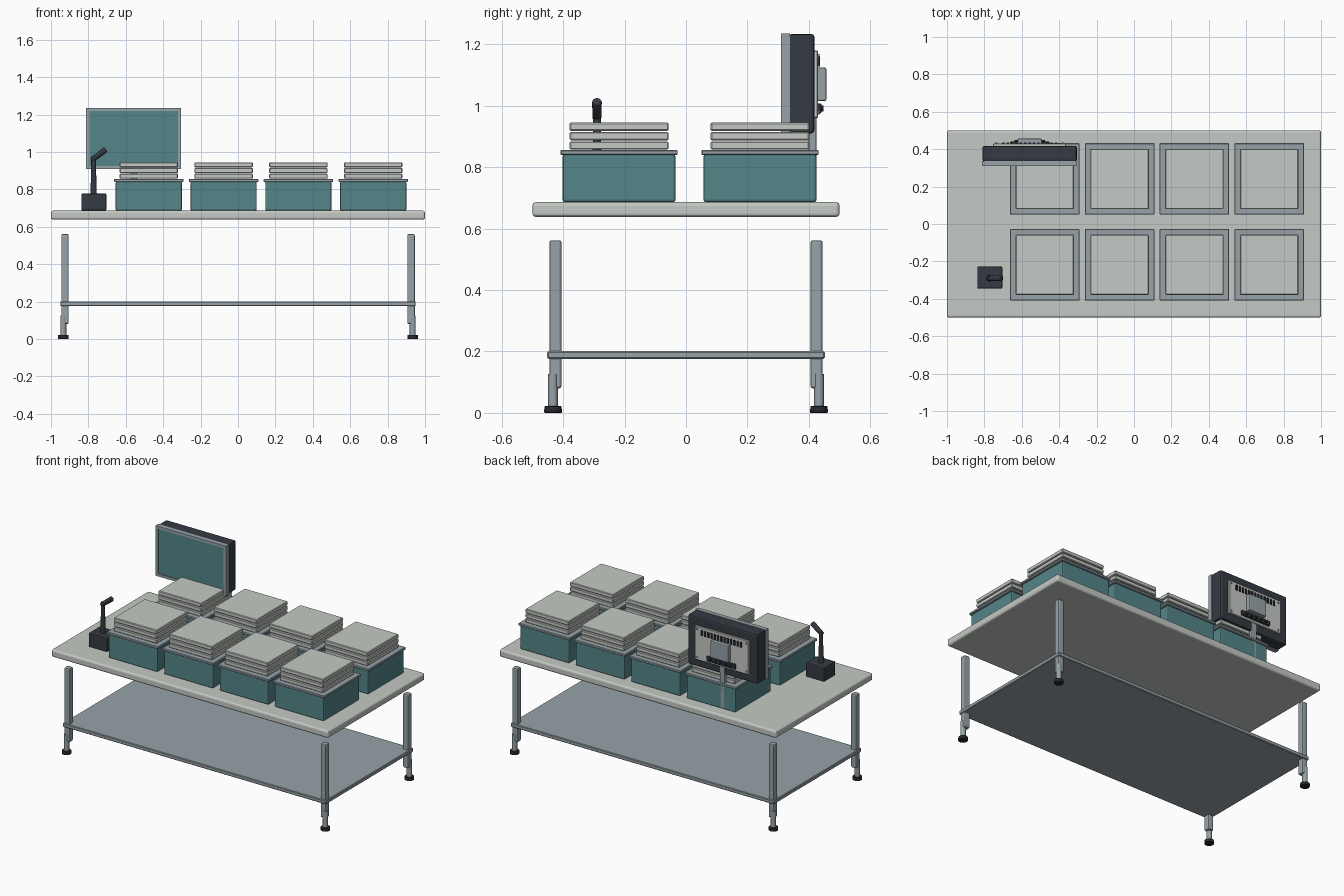
import bpy, bmesh, math
from mathutils import Vector, Matrix

if "Cube" in bpy.data.objects:
    bpy.data.objects.remove(bpy.data.objects["Cube"])


def material(name, rgb):
    m = bpy.data.materials.new(name)
    m.diffuse_color = (*rgb, 1)
    m.use_nodes = True
    m.node_tree.nodes["Principled BSDF"].inputs["Base Color"].default_value = m.diffuse_color
    return m


LIGHT = material("light_grey", (0.56, 0.59, 0.555))
TEAL = material("teal", (0.09, 0.235, 0.25))
STEEL = material("steel_grey", (0.31, 0.365, 0.39))
DARK = material("charcoal", (0.036, 0.042, 0.054))
BLACK = material("black_rubber", (0.02, 0.021, 0.025))


def finish(bm, name, mat, smooth=False):
    bmesh.ops.recalc_face_normals(bm, faces=bm.faces)
    me = bpy.data.meshes.new(name)
    bm.to_mesh(me)
    bm.free()
    me.materials.append(mat)
    ob = bpy.data.objects.new(name, me)
    bpy.context.collection.objects.link(ob)
    if smooth:
        bpy.ops.object.select_all(action='DESELECT')
        ob.select_set(True)
        bpy.context.view_layer.objects.active = ob
        bpy.ops.object.shade_smooth_by_angle(angle=math.radians(35))
    return ob


def box(name, x, y, z, mat, bevel=0.0, segments=2):
    """Box from (min, max) ranges with optional rounded edges."""
    bm = bmesh.new()
    bmesh.ops.create_cube(bm, size=1)
    for v in bm.verts:
        v.co = Vector([(r[0] + r[1]) / 2 + c * (r[1] - r[0]) for c, r in zip(v.co, (x, y, z))])
    if bevel:
        bmesh.ops.bevel(bm, geom=bm.edges[:], offset=bevel, segments=segments,
                        profile=0.5, affect='EDGES')
    return finish(bm, name, mat)


def block(name, cx, cy, w, d, z, mat, bevel=0.0, segments=2):
    return box(name, (cx - w / 2, cx + w / 2), (cy - d / 2, cy + d / 2), z, mat, bevel, segments)


def rod(name, a, b, r1, r2, mat, sides=16, bevel=0.0):
    """Cylinder or cone between two points."""
    a, b = Vector(a), Vector(b)
    bm = bmesh.new()
    bmesh.ops.create_cone(bm, cap_ends=True, segments=sides, radius1=r1, radius2=r2,
                          depth=(b - a).length)
    if bevel:
        rims = [e for e in bm.edges if any(len(f.verts) > 4 for f in e.link_faces)]
        bmesh.ops.bevel(bm, geom=rims, offset=bevel, segments=2, profile=0.5, affect='EDGES')
    rot = (b - a).to_track_quat('Z', 'Y').to_matrix().to_4x4()
    bmesh.ops.transform(bm, matrix=Matrix.Translation((a + b) / 2) @ rot, verts=bm.verts)
    return finish(bm, name, mat, smooth=True)


# Table top and lower shelf
box("table_top", (-1, 1), (-0.5, 0.5), (0.638, 0.686), LIGHT, 0.012, 3)
box("lower_shelf", (-0.95, 0.95), (-0.452, 0.452), (0.176, 0.201), STEEL, 0.004, 1)

# Legs with adjustable feet
for sx, side in ((-1, "left"), (1, "right")):
    for sy, end in ((-1, "front"), (1, "back")):
        tag = f"{end}_{side}"
        lx, ly, fx, fy = sx * 0.925, sy * 0.425, sx * 0.934, sy * 0.433
        block(f"leg_{tag}", lx, ly, 0.04, 0.04, (0.08, 0.562), STEEL, 0.008)
        rod(f"foot_tube_{tag}", (fx, fy, 0.02), (fx, fy, 0.127), 0.016, 0.016, STEEL)
        rod(f"foot_pad_{tag}", (fx, fy, 0), (fx, fy, 0.022), 0.029, 0.028, BLACK, 16, 0.003)

# Eight bins, each with a rim and a stack of three slabs
for row, cy in (("front", -0.218), ("back", 0.241)):
    for i in range(4):
        cx = -0.477 + 0.4 * i
        tag = f"{row}_{i + 1}"
        block(f"bin_{tag}", cx, cy, 0.354, 0.368, (0.686, 0.842), TEAL, 0.008)
        block(f"bin_rim_{tag}", cx, cy, 0.372, 0.382, (0.84, 0.856), STEEL, 0.003, 1)
        for k in range(3):
            z = 0.857 + 0.0305 * k
            block(f"slab_{tag}_{k + 1}", cx, cy, 0.312, 0.322, (z, z + 0.027), LIGHT, 0.004, 1)

# Monitor: casing, front frame made of four bars, screen
MX = -0.558
box("monitor_casing", (-0.81, -0.306), (0.335, 0.418), (0.91, 1.234), DARK, 0.01, 2)
box("monitor_screen", (-0.80, -0.316), (0.316, 0.338), (0.92, 1.224), TEAL)
for name, x, z in (("top", (-0.812, -0.304), (1.218, 1.235)),
                   ("bottom", (-0.812, -0.304), (0.908, 0.925)),
                   ("left", (-0.812, -0.794), (0.925, 1.218)),
                   ("right", (-0.322, -0.304), (0.925, 1.218))):
    box(f"monitor_frame_{name}", x, (0.31, 0.338), z, STEEL)

# Monitor back: plate, mount, vents, connectors, screws, post
box("back_plate", (MX - 0.195, MX + 0.195), (0.41, 0.43), (0.96, 1.18), LIGHT, 0.003, 1)
block("back_mount", MX, 0.442, 0.13, 0.03, (1.015, 1.125), STEEL, 0.006)
for i in range(13):
    block(f"vent_{i + 1}", MX + (i - 6) * 0.0235, 0.432, 0.012, 0.008, (1.128, 1.162), BLACK)
block("connector_panel", MX, 0.434, 0.21, 0.014, (0.975, 1.008), DARK, 0.003, 1)
for i in range(5):
    x = MX + (i - 2) * 0.036
    rod(f"connector_{i + 1}", (x, 0.436, 0.991), (x, 0.448, 0.991), 0.01, 0.009, BLACK, 12)
for i, (sx, z) in enumerate(((-1, 0.978), (1, 0.978), (-1, 1.162), (1, 1.162))):
    x = MX + sx * 0.178
    rod(f"plate_screw_{i + 1}", (x, 0.425, z), (x, 0.435, z), 0.007, 0.006, STEEL, 12)
block("monitor_post", MX, 0.412, 0.036, 0.026, (0.688, 0.98), STEEL, 0.005)

# Desk microphone: base, stem, angled head
block("microphone_base", -0.771, -0.286, 0.134, 0.118, (0.687, 0.778), DARK, 0.006)
rod("microphone_collar", (-0.772, -0.29, 0.775), (-0.772, -0.29, 0.88), 0.017, 0.014, DARK)
rod("microphone_stem", (-0.772, -0.29, 0.87), (-0.772, -0.29, 0.975), 0.013, 0.013, DARK)
rod("microphone_head", (-0.781, -0.29, 0.957), (-0.707, -0.29, 1.014), 0.014, 0.016, DARK, 16, 0.004)
